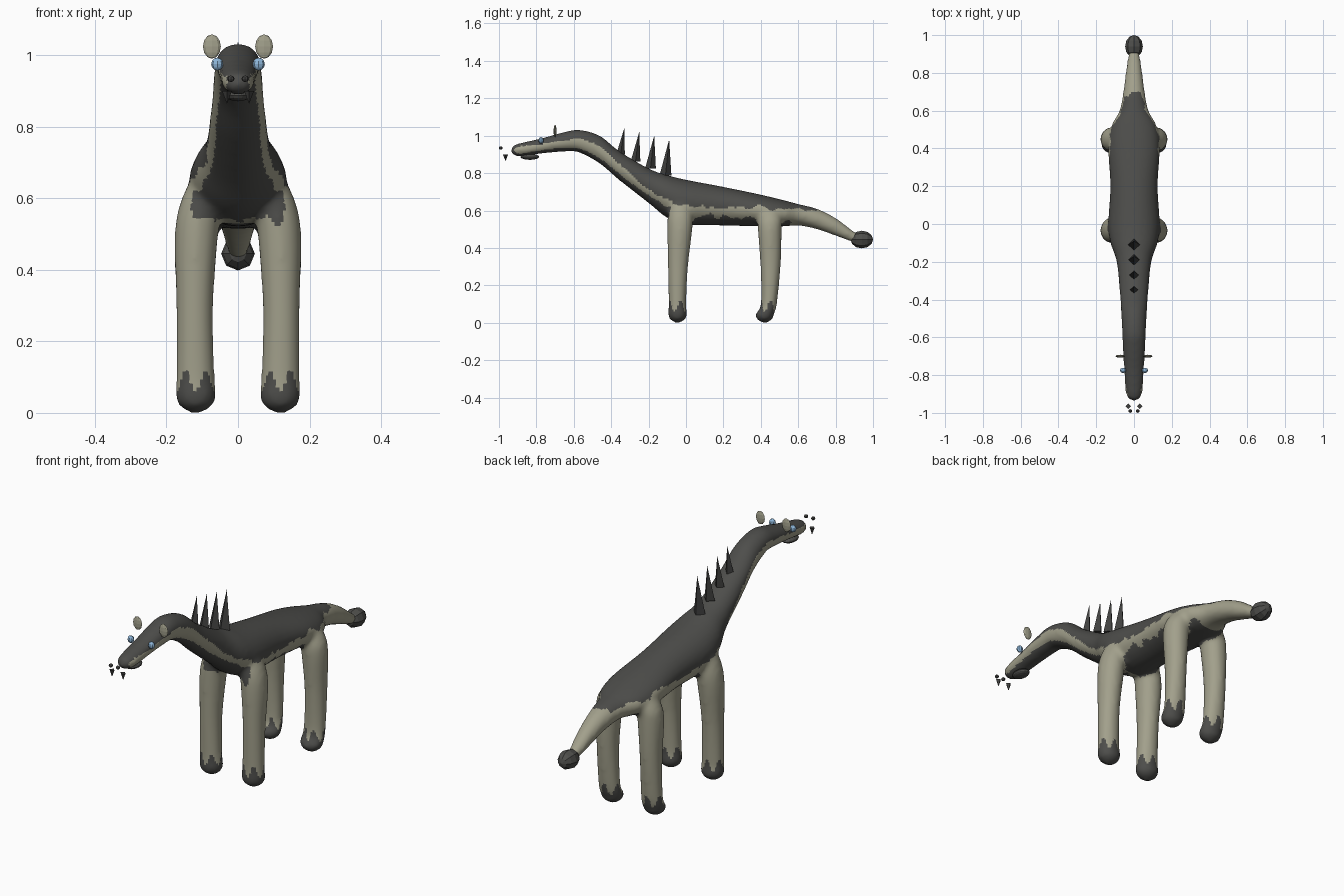
import bpy, bmesh, math
from mathutils import Vector, Matrix, noise

cube = bpy.data.objects.get("Cube")
if cube:
    bpy.data.objects.remove(cube)


def material(name, r, g, b):
    m = bpy.data.materials.new(name)
    m.use_nodes = True
    m.diffuse_color = (r, g, b, 1)
    m.node_tree.nodes["Principled BSDF"].inputs["Base Color"].default_value = (r, g, b, 1)
    return m


TAN = material("tan_hide", .36, .35, .26)
DARK = material("dark_hide", .075, .075, .07)
HORN = material("dark_horn", .05, .05, .048)
BLUE = material("eye_blue", .27, .47, .7)


def add_object(name, bm, *mats):
    mesh = bpy.data.meshes.new(name)
    bm.to_mesh(mesh)
    bm.free()
    ob = bpy.data.objects.new(name, mesh)
    bpy.context.collection.objects.link(ob)
    for m in mats:
        mesh.materials.append(m)
    return ob


def spline(points, steps=4):
    """Smooth the stations of a loft with a Catmull-Rom curve."""
    pts = [Vector(p) for p in points]
    pts = [pts[0]] + pts + [pts[-1]]
    out = []
    for a, b, c, d in zip(pts, pts[1:], pts[2:], pts[3:]):
        for i in range(steps):
            t = i / steps
            out.append((b * 2 + (c - a) * t + (a * 2 - b * 5 + c * 4 - d) * t * t
                        + (b * 3 - a - c * 3 + d) * t ** 3) / 2)
    return out + [pts[-1]]


def loft(bm, rings):
    """Skin closed rings of points, with capped ends."""
    rows = [[bm.verts.new(p) for p in ring] for ring in rings]
    n = len(rows[0])
    for a, b in zip(rows, rows[1:]):
        for i in range(n):
            bm.faces.new((a[i], a[(i + 1) % n], b[(i + 1) % n], b[i]))
    bm.faces.new(rows[0][::-1])
    bm.faces.new(rows[-1])


CIRCLE = [(math.cos(k * math.tau / 24), math.sin(k * math.tau / 24)) for k in range(24)]

# Trunk from snout to tail: y, underside z, top z, half width
trunk = [
    (-.935, .91, .93, .012), (-.92, .895, .95, .034), (-.88, .89, .962, .046),
    (-.77, .905, .987, .053), (-.65, .915, 1.02, .06), (-.57, .91, 1.032, .063),
    (-.46, .85, 1, .069), (-.36, .765, .92, .076), (-.2, .64, .825, .092),
    (-.1, .56, .79, .125), (0, .525, .765, .137), (.2, .52, .727, .126),
    (.4, .515, .685, .137), (.52, .515, .656, .12), (.6, .52, .635, .077),
    (.7, .5, .61, .057), (.8, .465, .56, .044), (.9, .43, .486, .029),
    (.95, .435, .455, .015)]
# Legs: z, y, y radius, x, x radius
front_leg = [
    (.69, -.03, .04, .075, .035), (.6, -.03, .065, .1, .057), (.5, -.033, .067, .116, .061),
    (.3, -.043, .054, .121, .052), (.1, -.046, .047, .119, .054), (.05, -.045, .051, .118, .057),
    (.02, -.045, .042, .118, .046), (0, -.045, .012, .118, .015)]
hind_leg = [
    (.63, .45, .04, .075, .035), (.57, .45, .062, .1, .057), (.5, .448, .064, .116, .061),
    (.3, .452, .054, .121, .052), (.1, .443, .043, .119, .054), (.05, .423, .049, .118, .057),
    (.02, .42, .042, .118, .046), (0, .42, .012, .118, .015)]

bm = bmesh.new()
loft(bm, [[(w * c, y, (lo + hi) / 2 + (hi - lo) / 2 * s) for c, s in CIRCLE]
          for y, lo, hi, w in spline(trunk)])
for leg in (front_leg, hind_leg):
    for side in (-1, 1):
        loft(bm, [[(side * x + rx * c, y + ry * s, z) for c, s in CIRCLE]
                  for z, y, ry, x, rx in spline(leg)])
bmesh.ops.recalc_face_normals(bm, faces=bm.faces)
body = add_object("body", bm)

# Fuse trunk and legs into one soft skin
remesh = body.modifiers.new("fuse", 'REMESH')
remesh.mode = 'VOXEL'
remesh.voxel_size = .011
smooth = body.modifiers.new("soften", 'SMOOTH')
smooth.factor, smooth.iterations = .5, 8
graph = bpy.context.evaluated_depsgraph_get()
skin = bpy.data.meshes.new_from_object(body.evaluated_get(graph))
body.modifiers.clear()
body.data = skin
skin.materials.clear()
skin.materials.append(TAN)
skin.materials.append(DARK)

# Lower edge of the dark back: y, z
saddle = [(-1, .93), (-.77, .955), (-.57, .985), (-.46, .945), (-.36, .855), (-.2, .71),
          (-.1, .655), (0, .625), (.2, .61), (.4, .62), (.52, .6), (.57, .61), (.7, .6)]


def saddle_height(y):
    for (a, za), (b, zb) in zip(saddle, saddle[1:]):
        if a <= y <= b:
            return za + (zb - za) * (y - a) / (b - a)
    return 2


def is_dark(c, n):
    jag = noise.noise(c * 25)
    if c.z < .2:    # feet with a toothed edge
        mid = -.045 if c.y < .2 else .435
        angle = math.atan2(c.y - mid, abs(c.x) - .118)
        return c.z < .09 + .03 * math.sin(5 * angle)
    rough = .02 if c.y > -.25 else .004
    if c.z > saddle_height(c.y) + rough * jag:
        return True
    if c.y < -.02:  # throat and chest
        return c.z > .54 + .03 * jag and abs(n.x) < .73 and abs(c.x) < .13 and (n.y < 0 or n.z < -.5)
    return c.y < .56 and c.z > .5 and n.z < -.6 + .3 * jag and abs(c.x) < .12


for f in skin.polygons:
    f.material_index = int(is_dark(f.center, f.normal))
    f.use_smooth = True


def ball(name, place, size, mat, along_y=False, segs=8, rings=6):
    bm = bmesh.new()
    bmesh.ops.create_uvsphere(bm, u_segments=segs, v_segments=rings, radius=1)
    if along_y:
        bmesh.ops.rotate(bm, verts=bm.verts, matrix=Matrix.Rotation(math.pi / 2, 3, 'X'))
    bmesh.ops.scale(bm, verts=bm.verts, vec=size)
    bmesh.ops.translate(bm, verts=bm.verts, vec=place)
    return add_object(name, bm, mat)


def spike(name, base, tip, radius):
    """Four-sided spike with a diamond base."""
    bm = bmesh.new()
    x, y, z = base
    ring = [bm.verts.new((x + radius * dx, y + radius * dy, z))
            for dx, dy in ((1, 0), (0, 1), (-1, 0), (0, -1))]
    top = bm.verts.new(tip)
    bm.faces.new(ring)
    for i in range(4):
        bm.faces.new((ring[i], ring[(i + 1) % 4], top))
    bmesh.ops.recalc_face_normals(bm, faces=bm.faces)
    return add_object(name, bm, HORN)


# Tail knob and lower jaw
ball("tail_knob", (0, .94, .445), (.047, .06, .047), DARK, along_y=True)
ball("lower_jaw", (0, -.835, .887), (.034, .05, .016), DARK, segs=16, rings=8)

# Paired face parts
for label, s in (("left", 1), ("right", -1)):
    ball(label + "_ear", (s * .073, -.7, 1.024), (.025, .008, .034), TAN)
    ball(label + "_eye", (s * .058, -.775, .975), (.017, .014, .018), BLUE)
    ball(label + "_nostril", (s * .02, -.99, .934), (.01, .01, .009), HORN)
    spike(label + "_fang", (s * .031, -.965, .9), (s * .031, -.965, .864), .014)

# Row of back spikes, growing towards the shoulders
for i in range(4):
    y = -.35 + .08 * i
    spike("back_spike_%d" % (i + 1), (0, y, .9 - .038 * i),
          (0, y + .02, 1.04 - .02 * i), .023 + .003 * i)
